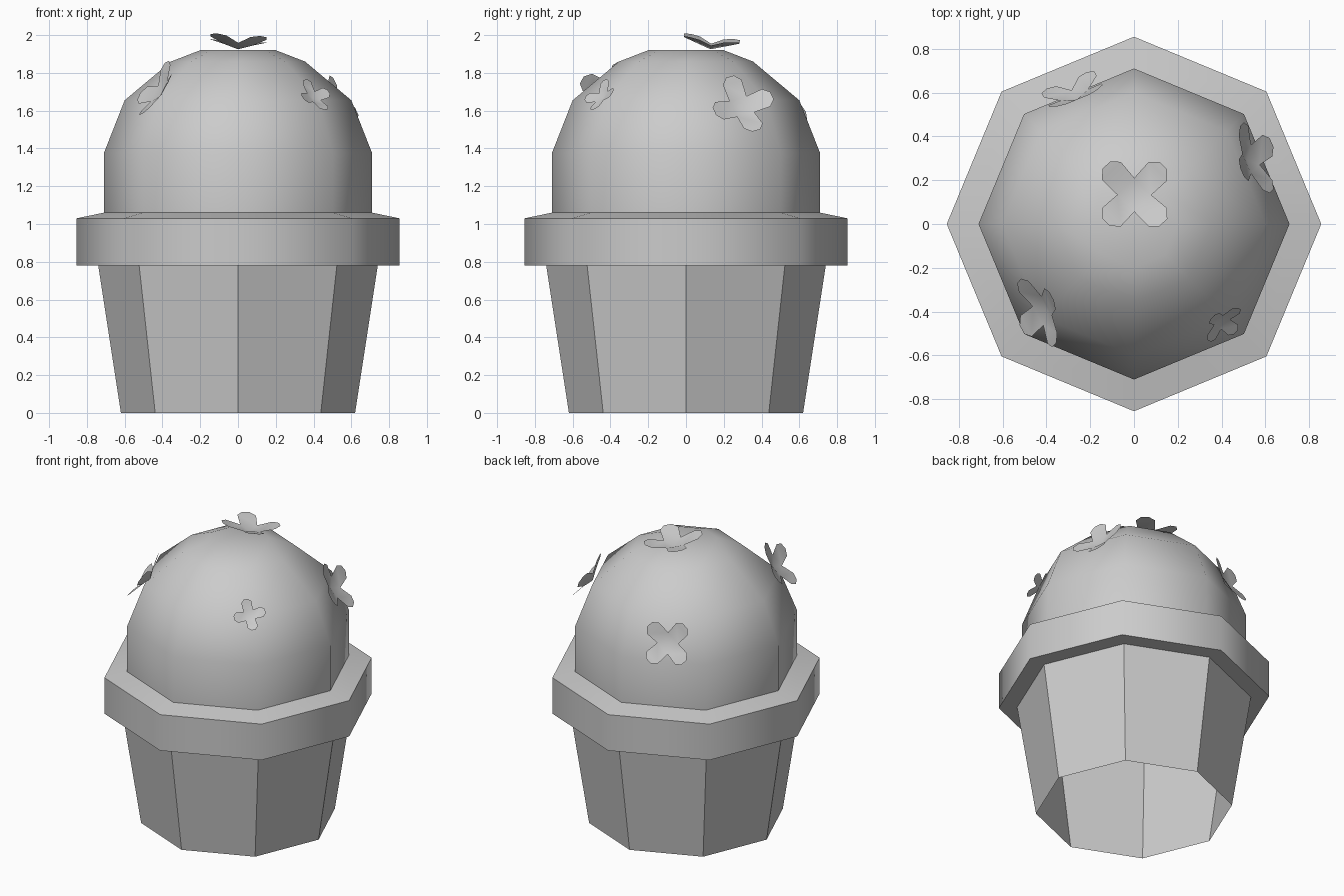
import bpy, bmesh, math
from mathutils import Vector, Matrix

cube = bpy.data.objects.get("Cube")
if cube:
    bpy.data.objects.remove(cube, do_unlink=True)

SIDES = 8

grey = bpy.data.materials.new("plain grey")
grey.use_nodes = True
colour = (0.6, 0.6, 0.6, 1)
grey.diffuse_color = colour
grey.node_tree.nodes["Principled BSDF"].inputs["Base Color"].default_value = colour


def finish(name, bm, smooth=None):
    mesh = bpy.data.meshes.new(name)
    bm.to_mesh(mesh)
    bm.free()
    mesh.materials.append(grey)
    obj = bpy.data.objects.new(name, mesh)
    bpy.context.collection.objects.link(obj)
    if smooth:
        bpy.ops.object.select_all(action="DESELECT")
        obj.select_set(True)
        bpy.context.view_layer.objects.active = obj
        bpy.ops.object.shade_smooth_by_angle(angle=math.radians(smooth))
    return obj


def lathe(name, profile, smooth=None, cap=False):
    """Sweep a (radius, height) profile, listed bottom to top, round z."""
    bm = bmesh.new()
    rings = []
    for r, z in profile:
        angles = [math.tau * k / SIDES for k in range(SIDES)]
        rings.append([bm.verts.new((r * math.cos(a), r * math.sin(a), z)) for a in angles])
    for low, high in zip(rings, rings[1:]):
        for k in range(SIDES):
            n = (k + 1) % SIDES
            bm.faces.new((low[k], low[n], high[n], high[k]))
    if cap:
        bm.faces.new(rings[-1])
    return finish(name, bm, smooth)


def flower(name, base, normal, petal_dir, size):
    """Four cupped petals; petal_dir is where the first petal points."""
    n = Vector(normal).normalized()
    u = Vector(petal_dir)
    u = (u - n * u.dot(n)).normalized()
    frame = Matrix((u, n.cross(u), n)).transposed()
    bm = bmesh.new()

    def point(along, side, turn):
        r = math.hypot(along, side)
        local = Matrix.Rotation(turn, 3, "Z") @ Vector((along, side, 0.32 * r))
        return bm.verts.new(Vector(base) + frame @ (local * size))

    centre = point(0, 0, 0)
    turns = [k * math.pi / 2 for k in range(4)]
    notches = [point(0.055, -0.055, t) for t in turns]
    for k, t in enumerate(turns):
        right, left = notches[k], notches[(k + 1) % 4]
        side_r, tip_r, tip_l, side_l = [
            point(a, s, t) for a, s in ((0.15, -0.06), (0.185, -0.025), (0.185, 0.025), (0.15, 0.06))]
        bm.faces.new((centre, right, left))
        bm.faces.new((right, side_r, side_l, left))
        bm.faces.new((side_r, tip_r, tip_l, side_l))
    return finish(name, bm, 60)


# Tapered pot, open underneath
lathe("pot_wall", [(0.62, 0), (0.74, 0.78)])

# Overhanging rim
lathe("pot_rim", [(0.735, 0.78), (0.855, 0.78), (0.855, 1.03), (0.71, 1.06)], 60)

# Rounded plant body
lathe("plant_dome", [(0.71, 1.06), (0.71, 1.375), (0.60, 1.655), (0.355, 1.86), (0.20, 1.92)], 60, cap=True)

# Flowers: base, facing direction, first petal direction, size
flower("top_flower", (0, 0.13, 1.925), (0.06, 0.12, 1), (1, 1, 0), 1.0)
flower("front_right_flower", (-0.40, -0.39, 1.69), (-0.79, -0.28, 0.54), (0.13, 0.15, 0.27), 0.93)
flower("front_left_flower", (0.395, -0.44, 1.665), (0.5, -0.6, 0.6), (0.72, 0.65, 0.22), 0.55)
flower("back_left_flower", (0.515, 0.29, 1.61), (0.83, 0.23, 0.5), (-0.13, 0.29, 0.08), 0.93)
flower("back_right_flower", (-0.265, 0.57, 1.49), (-0.33, 0.85, 0.35), (0.7, 0.25, 0.7), 0.88)
